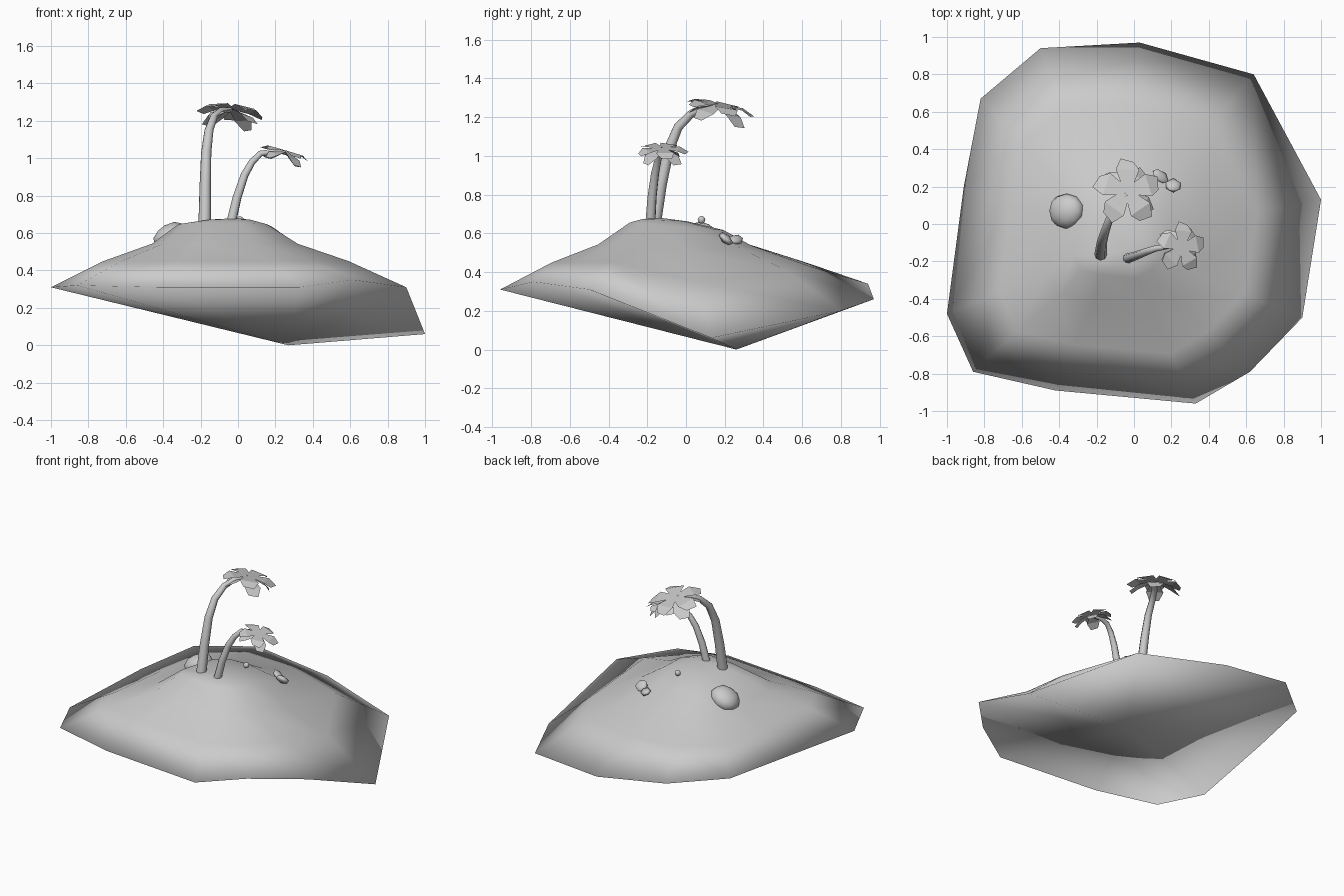
import bpy, bmesh, math, random
from mathutils import Vector, Matrix

if "Cube" in bpy.data.objects:
    bpy.data.objects.remove(bpy.data.objects["Cube"])

random.seed(4)


def add_mesh(name, verts, faces, smooth):
    me = bpy.data.meshes.new(name)
    me.from_pydata(verts, [], faces)
    bm = bmesh.new()
    bm.from_mesh(me)
    if smooth:
        bmesh.ops.recalc_face_normals(bm, faces=bm.faces)
    for f in bm.faces:
        f.smooth = smooth
    bm.to_mesh(me)
    bm.free()
    ob = bpy.data.objects.new(name, me)
    bpy.context.collection.objects.link(ob)
    return ob


# Island: uneven shoreline, hill rings shrinking to the summit, keel point below
shore = [(-.5, .94, .34), (.03, .97, .26), (.64, .80, .20), (1.0, .13, .06),
         (.90, -.50, .31), (.62, -.79, .35), (.33, -.96, .31), (-.42, -.89, .31),
         (-.86, -.79, .32), (-1.0, -.48, .31), (-.91, .20, .35), (-.82, .67, .36)]
# scale, centre x, centre y, height, share of shore height, fall towards the back
rings = [(.69, -.03, -.03, .45, .40, 0), (.41, -.05, -.06, .543, .12, 0),
         (.25, -.07, -.05, .637, 0, .08), (.12, -.04, -.11, .668, 0, .05)]
n = len(shore)
verts = list(shore)
for k, cx, cy, z, follow, fall in rings:
    verts += [(cx + x * k, cy + y * k, z + follow * min(rz - .31, 0) - fall * y * k)
              for x, y, rz in shore]
faces = []
for r in range(len(rings)):
    for i in range(n):
        j = (i + 1) % n
        faces.append((r * n + i, r * n + j, (r + 1) * n + j, (r + 1) * n + i))
top = len(verts)
verts += [(-.01, -.13, .68), (.27, .26, 0)]
last = len(rings) * n
for i in range(n):
    j = (i + 1) % n
    faces.append((last + i, last + j, top))
    faces.append((i, j, top + 1))
add_mesh("island", verts, faces, True)


# Palm trunk: tapered tube along a bent path
def trunk(name, pts, r0, r1):
    cu = bpy.data.curves.new(name, 'CURVE')
    cu.dimensions = '3D'
    cu.bevel_depth = 1
    cu.bevel_resolution = 2
    cu.use_fill_caps = True
    sp = cu.splines.new('POLY')
    sp.points.add(len(pts) - 1)
    for i, p in enumerate(pts):
        sp.points[i].co = (*p, 1)
        sp.points[i].radius = r0 + (r1 - r0) * i / (len(pts) - 1)
    sp.use_smooth = True
    ob = bpy.data.objects.new(name, cu)
    bpy.context.collection.objects.link(ob)
    bpy.ops.object.select_all(action='DESELECT')
    ob.select_set(True)
    bpy.context.view_layer.objects.active = ob
    bpy.ops.object.convert(target='MESH')


# Palm crown: two layers of broad, blunt leaves
def crown(name, centre, axis, length, start):
    rot = Vector((0, 0, 1)).rotation_difference(Vector(axis)).to_matrix()
    outline = [(0, .10, 0), (.68, .36, .02), (1.0, .20, -.12)]
    vs, fs = [], []
    for count, drop, size, off in ((5, .03, 1.0, 0), (4, .42, .9, .6)):
        for i in range(count):
            spin = Matrix.Rotation(start + off + i * math.tau / count, 3, 'Z')
            b = len(vs)
            for u, w, z in outline:
                for s in (-1, 1):
                    p = Vector((u + (.05 * s if u == 1 else 0), s * w, z - drop * u))
                    vs.append(rot @ (spin @ (p * length * size)) + Vector(centre))
            fs += [(b, b + 2, b + 3, b + 1), (b + 2, b + 4, b + 5, b + 3)]
    add_mesh(name, vs, fs, False)


trunk("tall_palm_trunk",
      [(-.178, -.165, .64), (-.175, -.13, .85), (-.17, -.09, 1.03), (-.155, -.04, 1.15),
       (-.13, .03, 1.22), (-.09, .10, 1.255), (-.04, .16, 1.26)], .034, .014)
crown("tall_palm_leaves", (-.035, .175, 1.265), (.1, .2, .95), .175, .3)

trunk("short_palm_trunk",
      [(-.04, -.185, .64), (-.005, -.175, .79), (.035, -.16, .91), (.075, -.145, .98),
       (.12, -.13, 1.025), (.18, -.12, 1.035), (.24, -.125, 1.035)], .027, .011)
crown("short_palm_leaves", (.255, -.125, 1.04), (.28, .02, .95), .13, .2)


# Rocks: lumpy low-poly balls
def rock(name, loc, size, rot=(0, 0, 0), jitter=.1):
    bpy.ops.mesh.primitive_ico_sphere_add(subdivisions=2 if jitter < .05 else 1,
                                          radius=1, location=loc, rotation=rot)
    ob = bpy.context.object
    ob.name = name
    ob.scale = size
    for v in ob.data.vertices:
        v.co *= 1 + random.uniform(-jitter, jitter)
    for p in ob.data.polygons:
        p.use_smooth = True


rock("boulder", (-.36, .07, .58), (.10, .095, .07), (0, -.5, 0), .04)
rock("slab_rock_a", (.21, .205, .572), (.048, .048, .025), (-.7, .3, .2))
rock("slab_rock_b", (.14, .255, .567), (.055, .035, .022), (-.5, .2, -.7))
rock("pebble", (.01, .08, .67), (.02, .02, .02), (0, 0, 0), .03)
